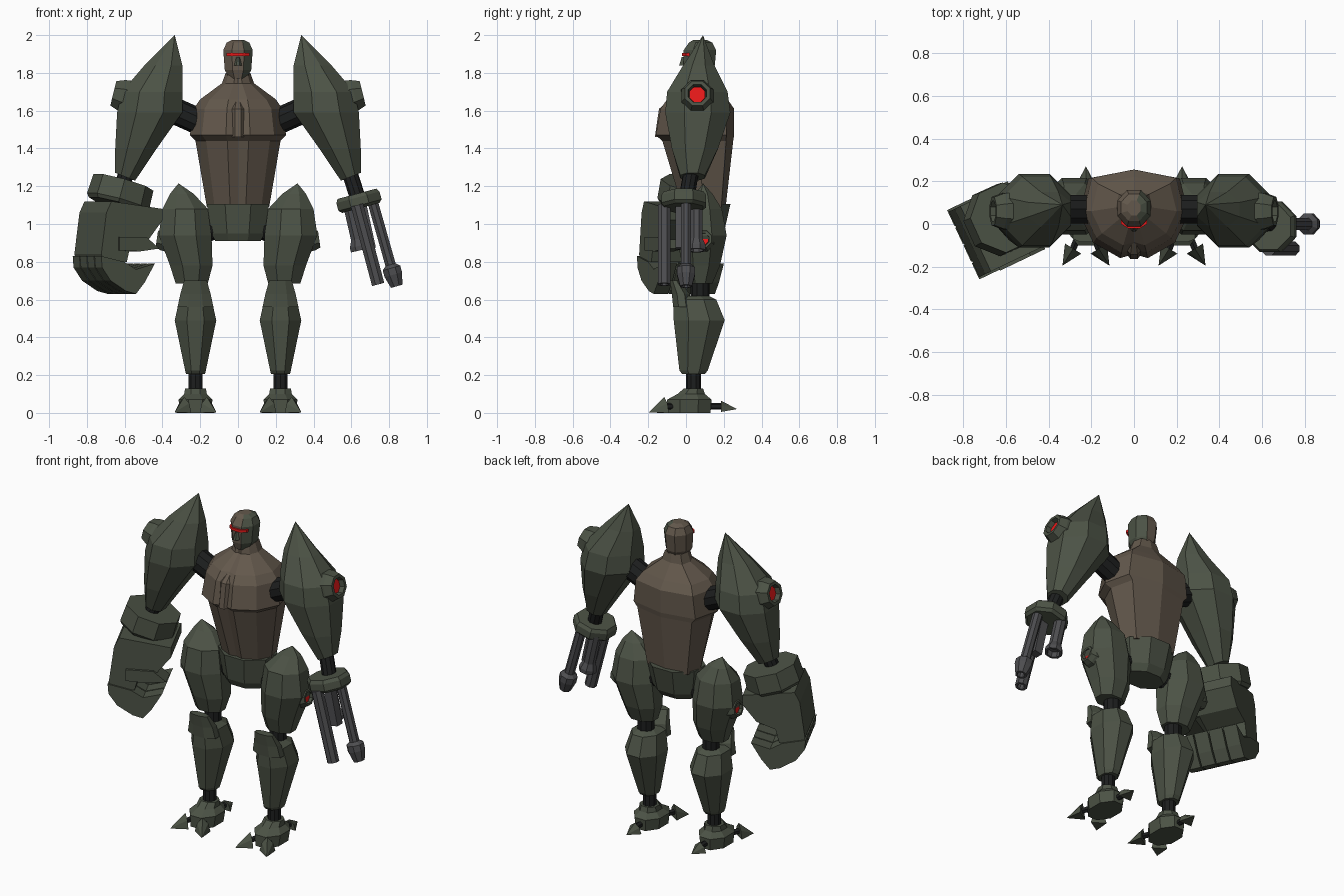
import bpy, bmesh
from math import cos, sin, pi
from mathutils import Vector

if "Cube" in bpy.data.objects:
    bpy.data.objects.remove(bpy.data.objects["Cube"])


def material(name, rgb):
    m = bpy.data.materials.new(name)
    m.diffuse_color = (*rgb, 1)
    m.use_nodes = True
    m.node_tree.nodes["Principled BSDF"].inputs["Base Color"].default_value = m.diffuse_color
    return m


GREEN = material("green_armour", (0.072, 0.085, 0.060))
BROWN = material("brown_plate", (0.125, 0.098, 0.072))
DARK = material("dark_joint", (0.012, 0.013, 0.013))
METAL = material("gun_metal", (0.075, 0.075, 0.080))
RED = material("red_light", (0.80, 0.01, 0.01))


def loft(name, rings, mat, mirror=False):
    """Skin a list of equal-length point rings; a one-point ring is a tip."""
    bm = bmesh.new()
    vs = [[bm.verts.new(p) for p in r] for r in rings]
    for a, b in zip(vs, vs[1:]):
        n = max(len(a), len(b))
        for i in range(n):
            j = (i + 1) % n
            if len(b) == 1:
                bm.faces.new((a[i], a[j], b[0]))
            else:
                bm.faces.new((a[i], a[j], b[j], b[i]))
    for r in (vs[0], vs[-1]):
        if len(r) > 2:
            bm.faces.new(r)
    bmesh.ops.recalc_face_normals(bm, faces=bm.faces)
    me = bpy.data.meshes.new(name)
    bm.to_mesh(me)
    bm.free()
    me.materials.append(mat)
    ob = bpy.data.objects.new(name, me)
    bpy.context.collection.objects.link(ob)
    if mirror:
        ob.modifiers.new("mirror", "MIRROR").use_mirror_merge = False
    return ob


def octagon(x0, x1, y0, y1, z, slope=0):
    """Flat-sided octagon filling the given box, optionally sloped along x."""
    c = cos(pi / 8)
    cx, cy = (x0 + x1) / 2, (y0 + y1) / 2
    pts = []
    for k in range(8):
        a = pi / 8 + k * pi / 4
        dx = (x1 - x0) / 2 * cos(a) / c
        pts.append((cx + dx, cy + (y1 - y0) / 2 * sin(a) / c, z + slope * dx))
    return pts


def rod(name, p0, p1, sections, mat, n=8, mirror=False):
    """Turned part along p0-p1; sections are (fraction, radius)."""
    p0, p1 = Vector(p0), Vector(p1)
    d = p1 - p0
    q = d.to_track_quat('Z', 'Y')
    rings = []
    for t, r in sections:
        c = p0 + d * t
        rings.append([c + q @ Vector((r * cos(2 * pi * (k + .5) / n), r * sin(2 * pi * (k + .5) / n), 0))
                      for k in range(n)] if r else [c])
    return loft(name, rings, mat, mirror)


# Torso: pointed back, two-lobed chest overhanging the belly
HALF = [(0, 1), (.84, .8), (1, 0), (.75, -.65), (.25, -1)]
SHAPE = HALF + [(0, -.9)] + [(-x, y) for x, y in HALF[:0:-1]]


def torso_ring(hx, y0, y1, z):
    return [(hx * x, (y0 + y1) / 2 + (y1 - y0) / 2 * y, z) for x, y in SHAPE]


loft("torso", [torso_ring(*r) for r in (
    (.165, -.02, .21, 1.09), (.225, -.125, .25, 1.44), (.255, -.16, .255, 1.47),
    (.235, -.135, .255, 1.61), (.20, -.10, .22, 1.66), (.085, .0, .155, 1.745),
    (.065, .01, .145, 1.80))], BROWN)
loft("sternum", [octagon(-.04, .04, -.165, -.05, 1.46), octagon(-.04, .04, -.143, -.05, 1.61),
                 octagon(-.02, .02, -.08, 0, 1.66)], BROWN)
loft("pelvis", [octagon(-.12, .12, .0, .17, .91), octagon(-.14, .14, -.02, .20, .95),
                octagon(-.165, .165, -.04, .235, 1.105)], GREEN)

# Head, split in two colours down the middle
head = loft("head", [octagon(-.045, .045, .0, .13, 1.77), octagon(-.07, .07, -.012, .15, 1.815),
                     octagon(-.078, .078, -.012, .16, 1.92), octagon(-.06, .06, .015, .14, 1.96),
                     octagon(-.03, .03, .04, .11, 1.975)], BROWN)
head.data.materials.append(GREEN)
for f in head.data.polygons:
    f.material_index = int(f.center.x > .01)
loft("visor", [octagon(-.06, .06, -.022, .05, 1.89), octagon(-.06, .06, -.022, .05, 1.906)], RED)
loft("nose", [octagon(-.02, .02, -.036, .02, 1.84), octagon(-.009, .009, -.022, .02, 1.885)], GREEN)


# Shoulder and hip armour pods
loft("shoulder_pod", [octagon(.545, .65, -.03, .10, 1.25, .4), octagon(.43, .65, -.075, .17, 1.40),
                      octagon(.295, .64, -.11, .235, 1.59), octagon(.295, .615, -.10, .22, 1.70),
                      octagon(.295, .495, -.015, .15, 1.84), [(.335, .09, 2.0)]], GREEN, True)
loft("thigh_pod", [octagon(.16, .33, .01, .14, .685), octagon(.135, .36, -.02, .18, .78),
                   octagon(.14, .42, -.05, .215, .94), octagon(.16, .40, -.03, .19, 1.08),
                   octagon(.235, .36, .05, .14, 1.16), [(.315, .09, 1.215)]], GREEN, True)


# Side lamps: recessed octagonal housing with a red lens
def lamp(name, p0, p1, r):
    rod(name + "_housing", p0, p1, [(0, r * 1.1), (.6, r), (1, r * .8), (1, r * .58), (.55, r * .52)],
        GREEN, 8, True)
    rod(name + "_lens", p0, p1, [(.3, r * .5), (.75, r * .5)], RED, 8, True)


lamp("shoulder_lamp", (.55, .06, 1.665), (.66, .06, 1.692), .09)
lamp("hip_lamp", (.36, .09, .91), (.43, .09, .92), .06)

# Dark joints
BAR = [(0, 1), (1, 1)]
for name, a, b, r in (("shoulder_joint", (.18, .07, 1.53), (.36, .07, 1.61), .07),
                      ("hip_joint", (.08, .09, 1.0), (.22, .09, .93), .055),
                      ("elbow_joint", (.585, .03, 1.29), (.64, .0, 1.12), .042),
                      ("knee_joint", (.225, .075, .72), (.225, .075, .55), .05),
                      ("ankle_joint", (.225, .04, .25), (.225, .04, .1), .04)):
    rod(name, a, b, [(t, r) for t, _ in BAR], DARK, 10, True)

# Lower legs with knee guards
loft("shin", [octagon(.175, .275, -.02, .10, .205), octagon(.17, .28, -.035, .115, .225),
              octagon(.115, .335, -.065, .205, .49), octagon(.14, .31, -.065, .16, .60),
              octagon(.17, .28, -.03, .12, .62)], GREEN, True)
loft("knee_guard", [octagon(.13, .32, -.068, .03, .56), octagon(.145, .305, -.075, .02, .63),
                    octagon(.165, .285, -.085, -.035, .70)], GREEN, True)

# Feet with two front claws and a heel claw
loft("foot", [octagon(.145, .305, -.10, .13, 0), octagon(.135, .315, -.10, .135, .07),
              octagon(.165, .285, -.045, .10, .10), octagon(.17, .28, -.01, .09, .13)], GREEN, True)


def claw(name, root, base, tip, w, h):
    root, base, tip = Vector(root), Vector(base), Vector(tip)
    side = Vector((-(tip - base).y, (tip - base).x, 0)).normalized() * w
    up = Vector((0, 0, h))
    rod(name + "_pin", (*root.xy, .035), (*base.xy, .035), [(0, .018), (1.2, .018)], DARK, 6, True)
    loft(name, [[base - side, base + side, base + side * .7 + up * .6, base + up, base - side * .7 + up * .6],
                [tip]], GREEN, True)


claw("outer_claw", (.25, -.03, 0), (.285, -.115, 0), (.335, -.195, .003), .045, .085)
claw("inner_claw", (.20, -.03, 0), (.165, -.115, 0), (.115, -.195, .003), .045, .085)
claw("heel_claw", (.225, .1, 0), (.225, .185, .005), (.225, .27, .02), .045, .06)

# Rotary gun on the +x arm
rod("gun_hub", (.63, -.012, 1.16), (.65, -.012, 1.085), [(0, .115), (.25, .128), (.8, .128), (1, .11)], GREEN)
rod("long_barrel", (.63, -.115, 1.10), (.742, -.115, .68), [(0, .036), (1, .036), (1, .022), (.9, .022)], METAL)
rod("flared_barrel", (.715, .0, 1.11), (.84, .0, .67),
    [(0, .03), (.74, .03), (.78, .052), (.86, .052), (1, .034), (1, .022), (.92, .022)], METAL)
rod("short_barrel", (.59, .055, 1.10), (.645, .055, .86),
    [(0, .036), (.75, .036), (.9, .052), (1, .052), (1, .038), (.85, .038)], METAL)
rod("ammo_feed", (.655, -.03, 1.10), (.705, -.03, .87), [(0, .036), (1, .036)], METAL, 4)


# Fist on the -x arm: profiles (u inward, z) pulled across the hand
def prism(name, profile, v0, v1):
    loft(name, [[(-.795 + .9 * u - .42 * v, -.095 + .43 * u + .9 * v, z) for u, z in profile]
                for v in (v0, v1)], GREEN)


rod("fist_cuff", (-.607, .03, 1.22), (-.64, .015, 1.10),
    [(0, .13), (0, .165), (.85, .17), (1, .155)], GREEN)
prism("palm", [(.06, 1.12), (.03, 1.06), (-.0, .84), (.02, .78), (.15, .80), (.17, .88),
               (.28, .92), (.36, 1.02), (.36, 1.08)], -.17, .17)
for i in range(4):
    v = -.18 + .092 * i
    prism("finger_%d" % (i + 1), [(-.005, .83), (.0, .77), (.05, .70), (.14, .645), (.20, .63),
                                  (.25, .69), (.31, .79), (.20, .76), (.13, .80)], v, v + .084)
prism("thumb", [(.10, .93), (.26, .93), (.335, .87), (.22, .855), (.10, .86)], -.185, -.07)
